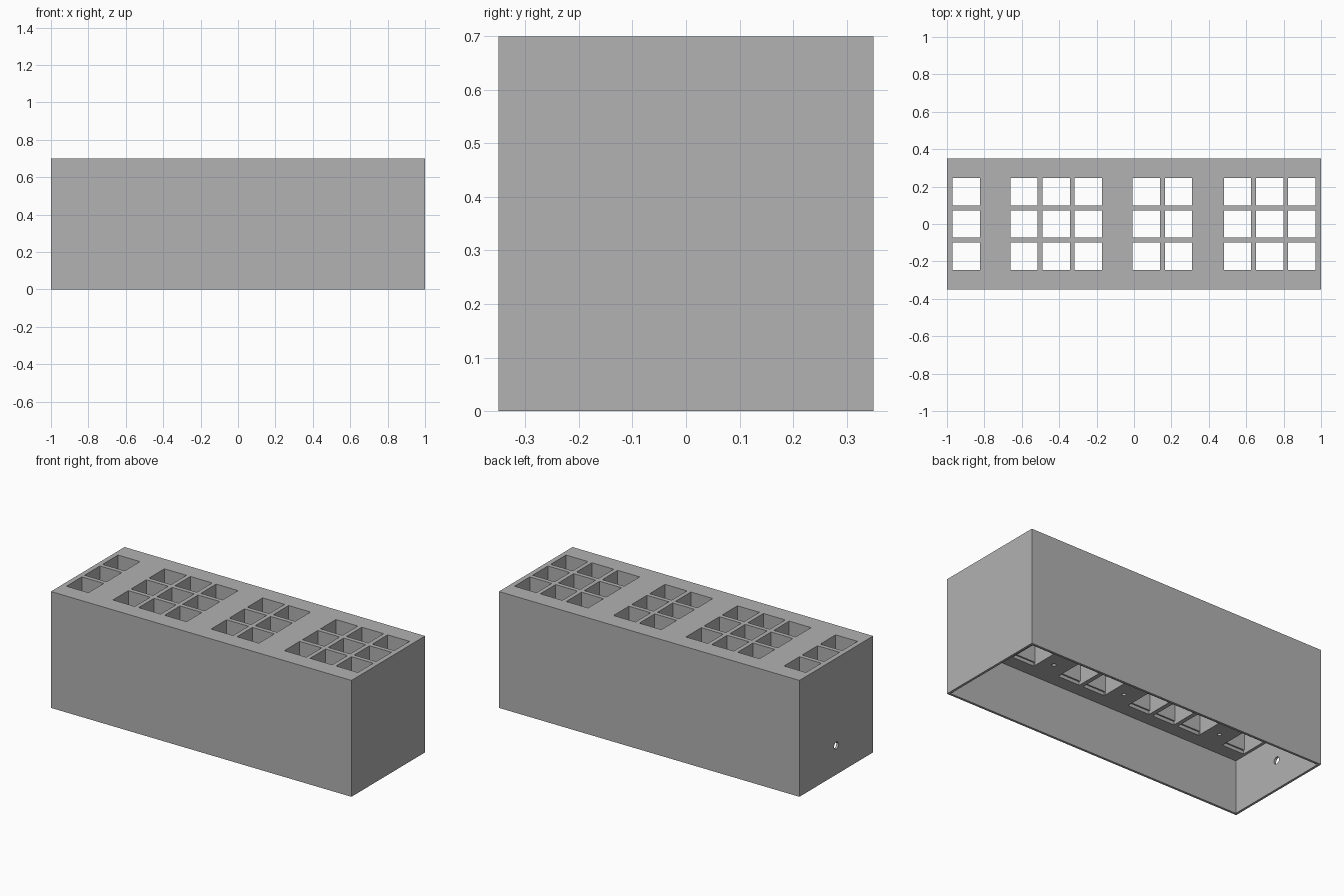
import bpy
import bmesh
from math import pi
from mathutils import Matrix, Vector

if "Cube" in bpy.data.objects:
    bpy.data.objects.remove(bpy.data.objects["Cube"], do_unlink=True)

LENGTH, DEPTH, HEIGHT = 2.0, 0.7, 0.7
WALL = 0.014
DECK = 0.32            # underside of the thick cell block
CELL, PITCH = 0.146, 0.172
ROWS = (-PITCH, 0, PITCH)
GROUPS = ((-0.897, 1), (-0.416, 3), (0.152, 2), (0.725, 3))   # centre, columns
GAPS = (-0.74, -0.08, 0.405)

grey = bpy.data.materials.new("plain_grey")
grey.use_nodes = True
grey.diffuse_color = (0.445, 0.445, 0.445, 1)
grey.node_tree.nodes["Principled BSDF"].inputs["Base Color"].default_value = grey.diffuse_color


def add_box(bm, centre, size):
    matrix = Matrix.Translation(centre) @ Matrix.Diagonal(Vector(size).to_4d())
    bmesh.ops.create_cube(bm, size=1, matrix=matrix)


def add_rod(bm, centre, radius, length, turn=Matrix()):
    bmesh.ops.create_cone(bm, cap_ends=True, segments=24, radius1=radius,
                          radius2=radius, depth=length,
                          matrix=Matrix.Translation(centre) @ turn)


def make_object(name, bm):
    mesh = bpy.data.meshes.new(name)
    bm.to_mesh(mesh)
    bm.free()
    mesh.materials.append(grey)
    obj = bpy.data.objects.new(name, mesh)
    bpy.context.collection.objects.link(obj)
    return obj


# Outer block
bm = bmesh.new()
add_box(bm, (0, 0, HEIGHT / 2), (LENGTH, DEPTH, HEIGHT))
case = make_object("case", bm)

# Open chamber underneath
chamber = bmesh.new()
add_box(chamber, (0, 0, DECK / 2 - 0.1),
        (LENGTH - 2 * WALL, DEPTH - 2 * WALL, DECK + 0.2))

# Square light cells, with a shallow ledge at the bottom of each
cells, ledges = bmesh.new(), bmesh.new()
for centre, count in GROUPS:
    for column in range(count):
        x = centre + (column - (count - 1) / 2) * PITCH
        for y in ROWS:
            add_box(cells, (x, y, 0.55), (CELL, CELL, 0.6))
            add_box(ledges, (x, y, DECK), (CELL - 0.002, CELL + 0.018, 0.04))

# Blind screw holes between the groups
screws = bmesh.new()
for x in GAPS:
    for y in (-0.178, 0.178):
        add_rod(screws, (x, y, DECK), 0.012, 0.12)

# Cable hole in one end wall
cable = bmesh.new()
add_rod(cable, (-LENGTH / 2, 0, 0.175), 0.021, 0.1, Matrix.Rotation(pi / 2, 4, "Y"))

# Cut everything out of the block
cutters = []
for name, bm in (("chamber", chamber), ("cells", cells), ("ledges", ledges),
                 ("screw_holes", screws), ("cable_hole", cable)):
    cutter = make_object(name + "_cutter", bm)
    cutter.hide_render = True
    cut = case.modifiers.new(name, "BOOLEAN")
    cut.operation = "DIFFERENCE"
    cut.solver = "EXACT"
    cut.object = cutter
    cutters.append(cutter)

# Keep the finished mesh and drop the cutters
graph = bpy.context.evaluated_depsgraph_get()
case_mesh = bpy.data.meshes.new_from_object(case.evaluated_get(graph))
case.modifiers.clear()
case.data = case_mesh
case_mesh.materials.clear()
case_mesh.materials.append(grey)
for face in case_mesh.polygons:
    face.material_index = 0
for cutter in cutters:
    bpy.data.objects.remove(cutter, do_unlink=True)
